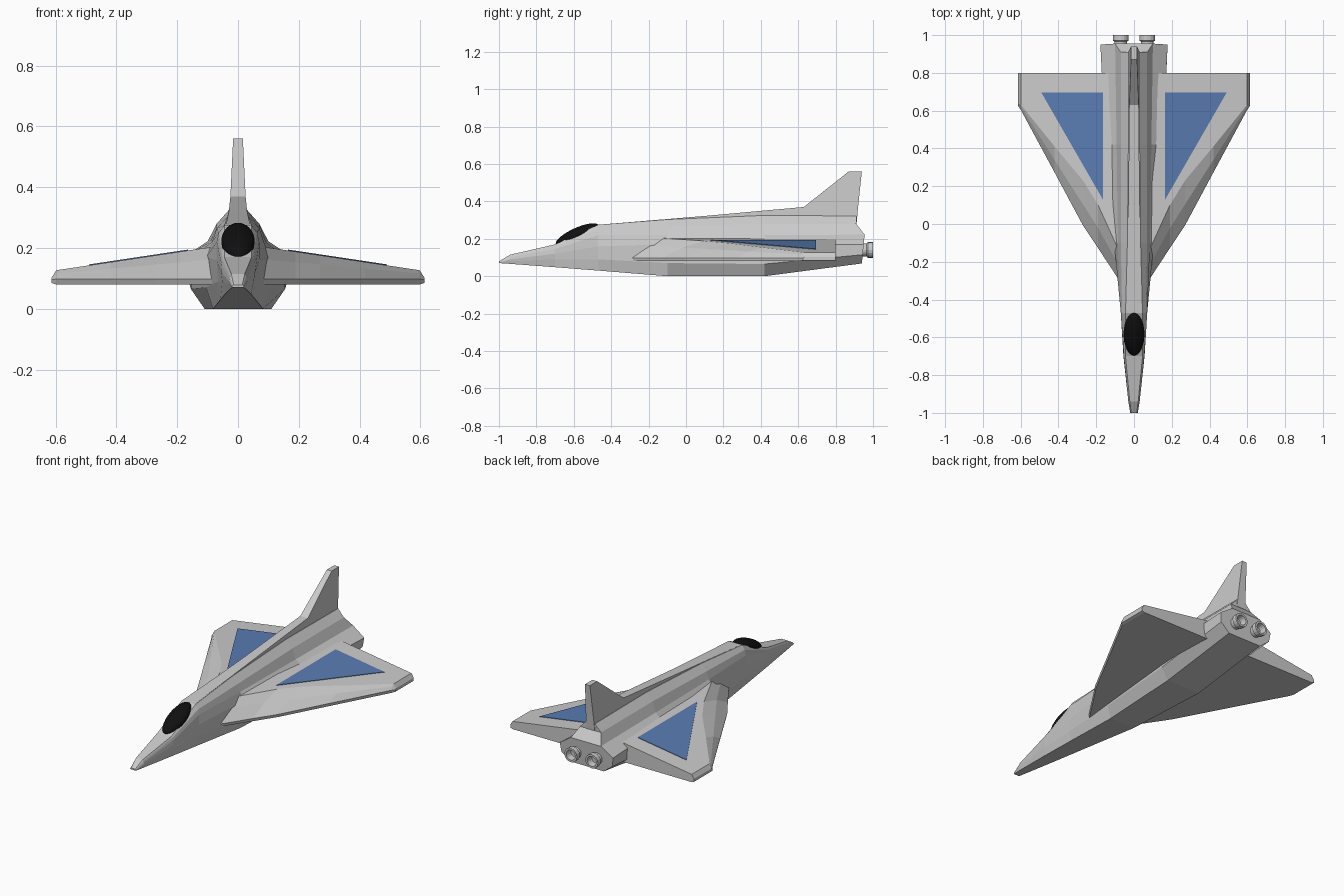
import bpy, bmesh
from math import pi, sin, cos, radians

if "Cube" in bpy.data.objects:
    bpy.data.objects.remove(bpy.data.objects["Cube"])


def finish(name, bm, mat=None):
    bmesh.ops.recalc_face_normals(bm, faces=bm.faces)
    me = bpy.data.meshes.new(name)
    bm.to_mesh(me)
    bm.free()
    ob = bpy.data.objects.new(name, me)
    bpy.context.collection.objects.link(ob)
    if mat:
        me.materials.append(mat)
    return ob


def loft(bm, rings, closed=False):
    """Bridge equal-length rings of points; returns the vertex rings."""
    vs = [[bm.verts.new(p) for p in r] for r in rings]
    n = len(vs[0])
    pairs = list(zip(vs, vs[1:] + vs[:1])) if closed else list(zip(vs, vs[1:]))
    for a, b in pairs:
        for i in range(n):
            j = (i + 1) % n
            bm.faces.new((a[i], a[j], b[j], b[i]))
    return vs


def material(name, col):
    m = bpy.data.materials.new(name)
    m.diffuse_color = (*col, 1)
    m.use_nodes = True
    m.node_tree.nodes["Principled BSDF"].inputs["Base Color"].default_value = m.diffuse_color
    return m


blue = material("blue_paint", (0.1, 0.2, 0.45))
black = material("dark_glass", (0.005, 0.005, 0.005))

# Fuselage: half sections from bottom edge to spine edge (x, z), mirrored and lofted
sections = [
    (-1.0, [(.018, .07), (.019, .071), (.02, .073), (.019, .075), (.017, .077), (.014, .079)]),
    (-.94, [(.024, .066), (.028, .08), (.03, .09), (.028, .1), (.026, .107), (.022, .115)]),
    (-.70, [(.043, .048), (.052, .09), (.056, .12), (.054, .145), (.05, .16), (.045, .17)]),
    (-.47, [(.058, .03), (.066, .09), (.07, .16), (.07, .22), (.063, .25), (.045, .275)]),
    (-.10, [(.082, 0), (.105, .07), (.105, .17), (.085, .22), (.07, .265), (.035, .303)]),
    (.42, [(.11, 0), (.155, .065), (.152, .17), (.092, .22), (.07, .28), (.03, .325)]),
    (.94, [(.11, .068), (.17, .115), (.178, .17), (.1, .222), (.07, .28), (.03, .322)]),
]
tail_y = [.94, .945, .95, .955, .91, .912]
rings = []
for y, pts in sections:
    half = [(x, tail_y[i] if y == .94 else y, z) for i, (x, z) in enumerate(pts)]
    rings.append(half + [(-x, yy, z) for x, yy, z in reversed(half)])
bm = bmesh.new()
vs = loft(bm, rings)
for r in (vs[0], vs[-1]):
    for i in range(5):
        bm.faces.new((r[i], r[i + 1], r[10 - i], r[11 - i]))
finish("fuselage", bm)

# Spine ridge and tail fin: side profile (y, z, half width)
profile = [(-.47, .26, .04), (-.47, .275, .04), (.1, .322, .03), (.63, .37, .025),
           (.87, .56, .016), (.94, .56, .016), (.92, .37, .025), (.912, .28, .03), (.1, .27, .03)]
bm = bmesh.new()
sides = [[bm.verts.new((s * w, y, z)) for y, z, w in profile] for s in (1, -1)]
for s in sides:
    bm.faces.new(s[3:7])
    bm.faces.new([s[2], s[3], s[6], s[7], s[8]])
    bm.faces.new([s[0], s[1], s[2], s[8]])
for i in range(9):
    j = (i + 1) % 9
    bm.faces.new((sides[0][i], sides[0][j], sides[1][j], sides[1][i]))
finish("tail_fin", bm)


# Delta wings: spanwise stations (x, leading edge y, upper crease y)
def top_z(x):
    return .206 - .15 * (x - .07)


stations = [(.05, -.31, -.17), (.085, -.28, -.13), (.19, -.12, .10), (.27, .0, .23),
            (.42, .28, .41), (.598, .61, .63)]
for side, label in ((1, "right"), (-1, "left")):
    rings = []
    for x, le, up in stations:
        z = max(top_z(x), .115)
        rings.append([(side * x, le, .08), (side * x, le - .008, .098),
                      (side * x, le * .55 + up * .45, .1 + (z - .1) * .6),
                      (side * x, up, z), (side * x, .8, z), (side * x, .8, .08)])
    x = side * .613
    rings.append([(x, .625, .085), (x, .625, .096), (x, .63, .1),
                  (x, .635, .103), (x, .8, .103), (x, .8, .085)])
    bm = bmesh.new()
    vs = loft(bm, rings)
    bm.faces.new(vs[0])
    bm.faces.new(vs[-1])
    finish(label + "_wing", bm)

    # Blue triangular panel on the wing
    bm = bmesh.new()
    tri = [bm.verts.new((side * x, y, top_z(x) + .003))
           for x, y in ((.165, .13), (.49, .695), (.165, .695))]
    f = bm.faces.new(tri)
    f.normal_update()
    low = bmesh.ops.extrude_face_region(bm, geom=[f])
    for v in low["geom"]:
        if isinstance(v, bmesh.types.BMVert):
            v.co.z -= .006
    finish(label + "_wing_panel", bm, blue)

    # Exhaust nozzle: lathed hollow bell
    bell = [(.034, .93), (.034, .965), (.042, .972), (.042, 1.0), (.03, 1.0), (.026, .96), (.001, .96), (.001, .93)]
    n = 16
    rings = [[(side * .07 + r * cos(2 * pi * i / n), y, .14 + r * sin(2 * pi * i / n))
              for r, y in bell] for i in range(n)]
    bm = bmesh.new()
    loft(bm, rings, closed=True)
    finish(label + "_nozzle", bm)

# Canopy: tilted flattened ellipsoid
bpy.ops.mesh.primitive_uv_sphere_add(segments=32, ring_count=16, radius=1,
                                     location=(0, -.583, .222), rotation=(radians(24.5), 0, 0))
canopy = bpy.context.object
canopy.name = "canopy"
canopy.scale = (.055, .124, .036)
canopy.data.materials.append(black)
bpy.ops.object.shade_smooth_by_angle()
